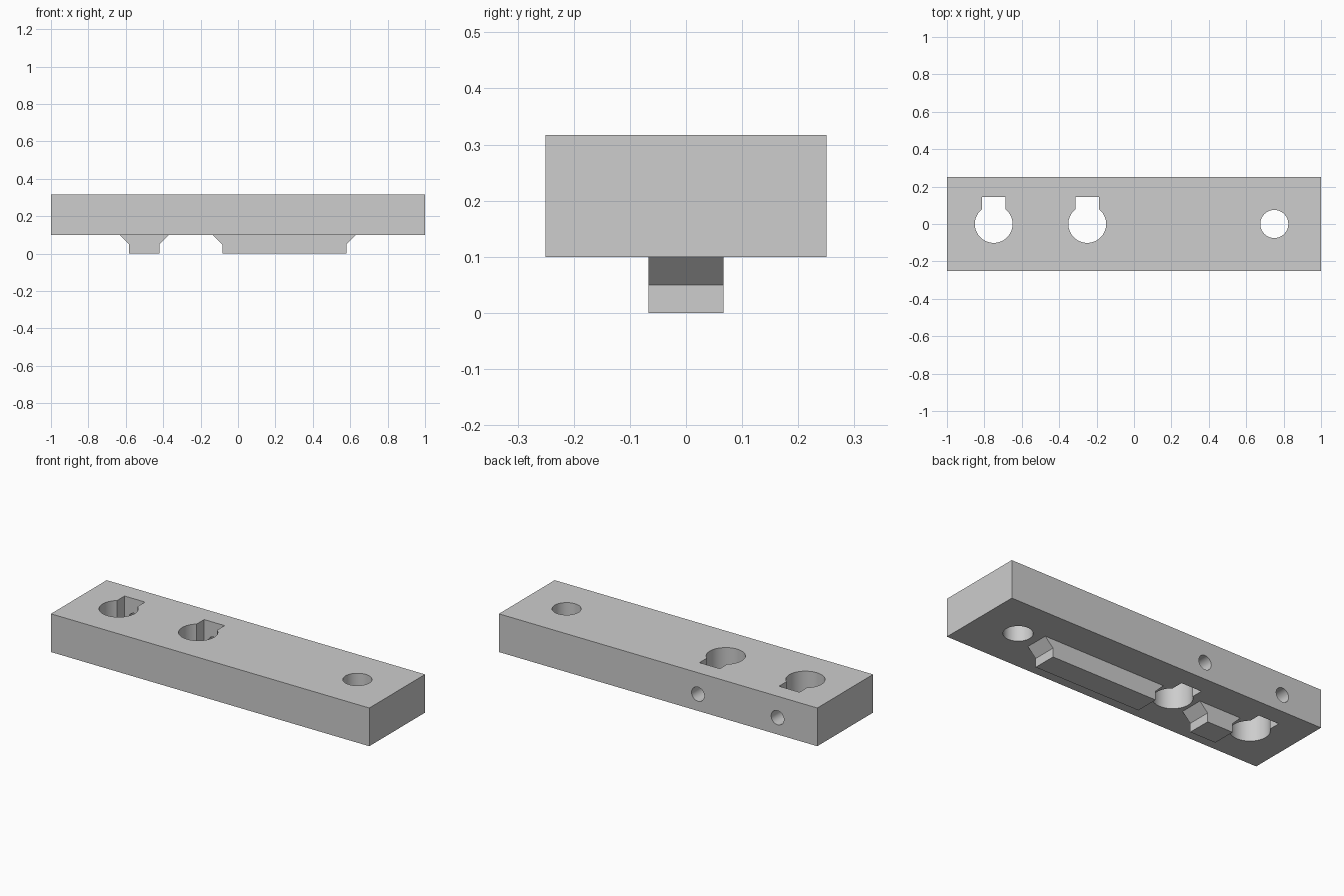
import bpy
import bmesh
from math import pi
from mathutils import Matrix, Vector

if "Cube" in bpy.data.objects:
    bpy.data.objects.remove(bpy.data.objects["Cube"], do_unlink=True)

BASE, TOP = 0.1, 0.317
HALF_DEPTH, FOOT_HALF = 0.25, 0.067

grey = bpy.data.materials.new("plain grey")
grey.use_nodes = True
colour = (0.61, 0.61, 0.61, 1)
grey.diffuse_color = colour
grey.node_tree.nodes["Principled BSDF"].inputs["Base Color"].default_value = colour


def make_object(name, bm):
    bmesh.ops.recalc_face_normals(bm, faces=bm.faces)
    mesh = bpy.data.meshes.new(name)
    bm.to_mesh(mesh)
    bm.free()
    mesh.materials.append(grey)
    obj = bpy.data.objects.new(name, mesh)
    bpy.context.collection.objects.link(obj)
    return obj


def box(name, low, high):
    low, high = Vector(low), Vector(high)
    bm = bmesh.new()
    bmesh.ops.create_cube(bm, size=1, matrix=Matrix.Translation((low + high) / 2)
                          @ Matrix.Diagonal((high - low).to_4d()))
    return make_object(name, bm)


def cylinder(name, centre, radius, length, turn=0):
    bm = bmesh.new()
    bmesh.ops.create_cone(bm, cap_ends=True, segments=64, radius1=radius,
                          radius2=radius, depth=length,
                          matrix=Matrix.Translation(centre) @ Matrix.Rotation(turn, 4, "X"))
    return make_object(name, bm)


def select_only(obj):
    bpy.ops.object.select_all(action="DESELECT")
    obj.select_set(True)
    bpy.context.view_layer.objects.active = obj


def cut(target, cutter):
    cutter.hide_render = True
    select_only(target)
    mod = target.modifiers.new("cut", "BOOLEAN")
    mod.operation = "DIFFERENCE"
    mod.solver = "EXACT"
    mod.object = cutter
    bpy.ops.object.modifier_apply(modifier=mod.name)
    bpy.data.objects.remove(cutter, do_unlink=True)


# Main bar
bar = box("bar", (-1, -HALF_DEPTH, BASE), (1, HALF_DEPTH, TOP))

# Keyed through holes, each with a small screw hole from the back
for x in (-0.75, -0.25):
    cut(bar, cylinder("bore_cutter", (x, 0, 0.2), 0.101, 1))
    cut(bar, box("keyway_cutter", (x - 0.064, 0, 0), (x + 0.064, 0.145, 0.5)))
    cut(bar, cylinder("screw_cutter", (x, 0.2, 0.195), 0.04, 0.3, pi / 2))

# Plain round hole at the other end
cut(bar, cylinder("round_cutter", (0.75, 0, 0.2), 0.075, 1))
select_only(bar)
bpy.ops.object.shade_smooth_by_angle(angle=pi / 6)


# Locating feet, flared at both ends where they meet the bar
def foot(name, left, right):
    flare, mid = 0.05, BASE / 2
    profile = [(left, 0), (right, 0), (right, mid), (right + flare, BASE),
               (left - flare, BASE), (left, mid)]
    bm = bmesh.new()
    face = bm.faces.new([bm.verts.new((x, -FOOT_HALF, z)) for x, z in profile])
    side = bmesh.ops.extrude_face_region(bm, geom=[face])["geom"]
    bmesh.ops.translate(bm, vec=(0, 2 * FOOT_HALF, 0),
                        verts=[v for v in side if isinstance(v, bmesh.types.BMVert)])
    return make_object(name, bm)


foot("short_foot", -0.582, -0.42)
foot("long_foot", -0.084, 0.58)
